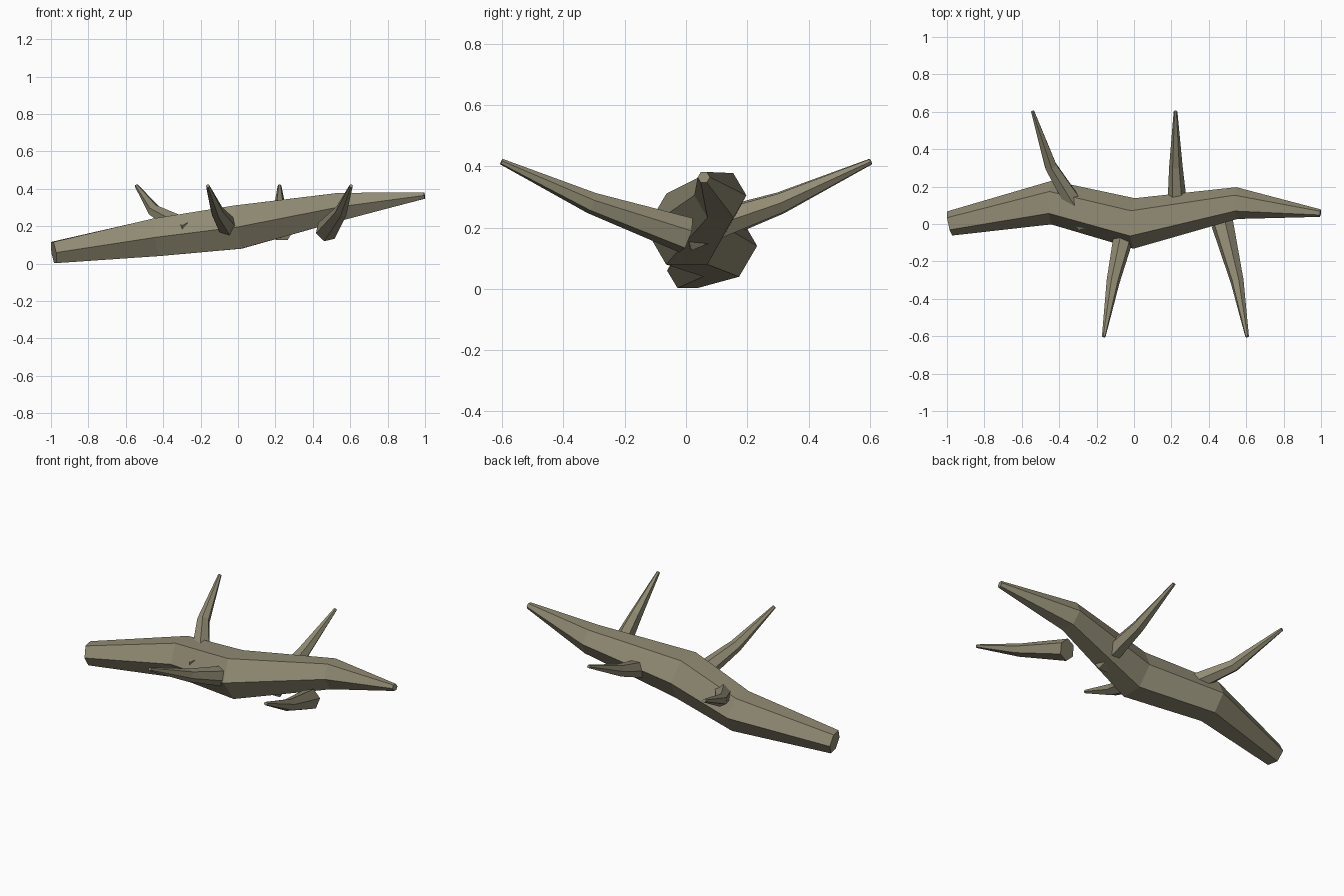
import bpy, bmesh, math
from mathutils import Vector

if "Cube" in bpy.data.objects:
    bpy.data.objects.remove(bpy.data.objects["Cube"])

bark = bpy.data.materials.new("bark")
bark.diffuse_color = (0.285, 0.26, 0.175, 1)
bark.use_nodes = True
bark.node_tree.nodes["Principled BSDF"].inputs["Base Color"].default_value = bark.diffuse_color


def tapered_limb(name, path, radii, roll=0.0, sides=6):
    """Capped six-sided tube through the path, each ring square to the path."""
    pts = [Vector(p) for p in path]
    steps = [(b - a).normalized() for a, b in zip(pts, pts[1:])]
    bm = bmesh.new()
    rings = []
    for i, (p, r) in enumerate(zip(pts, radii)):
        d = (steps[max(i - 1, 0)] + steps[min(i, len(steps) - 1)]).normalized()
        side = d.cross(Vector((0, 0, 1))).normalized()
        up = side.cross(d)
        ring = []
        for k in range(sides):
            a = math.tau * k / sides - math.radians(roll)
            ring.append(bm.verts.new(p + r * (math.cos(a) * side + math.sin(a) * up)))
        rings.append(ring)
    for lo, hi in zip(rings, rings[1:]):
        for k in range(sides):
            n = (k + 1) % sides
            bm.faces.new((lo[k], lo[n], hi[n], hi[k]))
    bm.faces.new(rings[0])
    bm.faces.new(rings[-1])
    bmesh.ops.recalc_face_normals(bm, faces=bm.faces)
    mesh = bpy.data.meshes.new(name)
    bm.to_mesh(mesh)
    bm.free()
    mesh.materials.append(bark)
    obj = bpy.data.objects.new(name, mesh)
    bpy.context.collection.objects.link(obj)
    return obj


# Fallen trunk, zigzagging and tapering towards +x
tapered_limb("trunk",
             [(-0.985, 0.003, 0.059), (-0.44, 0.115, 0.14), (0, 0.003, 0.195),
              (0.55, 0.112, 0.305), (0.997, 0.058, 0.364)],
             [0.066, 0.117, 0.135, 0.085, 0.02])

# Side branches: base x, middle x, tip x, y direction, roll
branches = {
    "back_left_branch": (-0.255, -0.445, -0.542, 1, 28),
    "back_right_branch": (0.235, 0.224, 0.222, 1, 0),
    "front_left_branch": (-0.04, -0.112, -0.162, -1, -12),
    "front_right_branch": (0.473, 0.552, 0.605, -1, 14),
}
for name, (x0, x1, x2, s, roll) in branches.items():
    tapered_limb(name,
                 [(x0, 0, 0.175), (x1, 0.308 * s, 0.28), (x2, 0.602 * s, 0.415)],
                 [0.061, 0.036, 0.01], roll)
